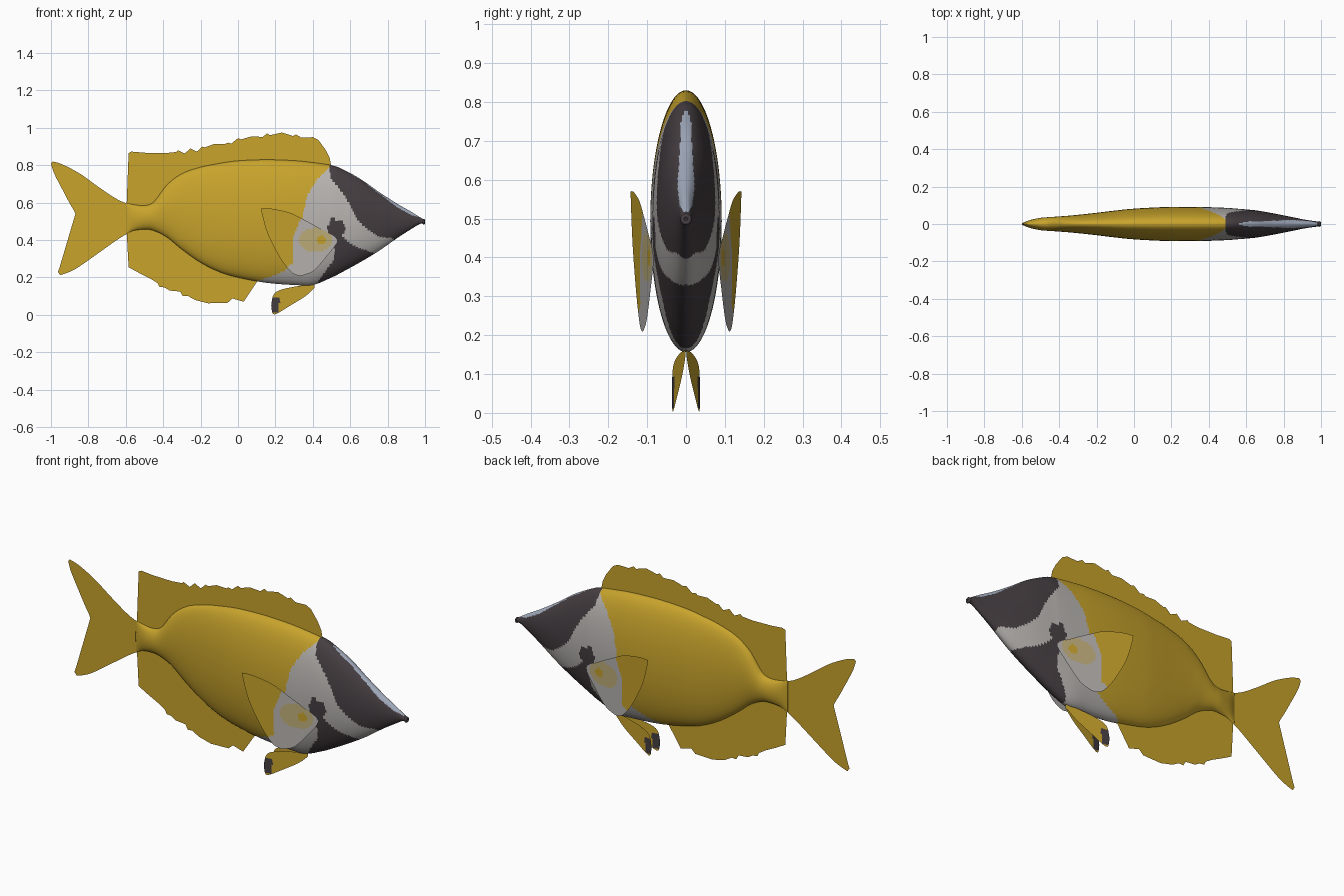
import bpy
import bmesh
from math import sin, cos, pi
from mathutils import Vector

cube = bpy.data.objects.get("Cube")
if cube:
    bpy.data.objects.remove(cube, do_unlink=True)


def make_material(name, colour):
    material = bpy.data.materials.new(name)
    material.use_nodes = True
    material.diffuse_color = (*colour, 1)
    shader = material.node_tree.nodes["Principled BSDF"]
    shader.inputs["Base Color"].default_value = (*colour, 1)
    shader.inputs["Roughness"].default_value = .7
    return material


palette = [
    make_material("golden yellow", (.58, .37, .025)),
    make_material("pale grey", (.48, .46, .44)),
    make_material("charcoal", (.06, .048, .054)),
    make_material("blue grey", (.36, .41, .51)),
    make_material("pale gold", (.53, .43, .2)),
]
YELLOW, PALE, CHARCOAL, BLUE, GOLD = range(len(palette))


def smooth_path(points, steps):
    """Catmull-Rom curve through tuples of any length."""
    points = [Vector(p) for p in points]
    ends = [points[0]] + points + [points[-1]]
    path = []
    for a, b, c, d in zip(ends, ends[1:], ends[2:], ends[3:]):
        for i in range(steps):
            t = i / steps
            path.append(b + (c - a) * (t / 2)
                        + (a * 2 - b * 5 + c * 4 - d) * (t * t / 2)
                        + (b * 3 - a - c * 3 + d) * (t ** 3 / 2))
    return path + [points[-1]]


def lookup(table, key):
    """Linear interpolation in an ascending table of pairs."""
    if key <= table[0][0]:
        return table[0][1]
    for (k, v), (next_k, next_v) in zip(table, table[1:]):
        if key <= next_k:
            return v + (next_v - v) * (key - k) / (next_k - k)
    return table[-1][1]


def finish(name, bm, rule, smooth=False):
    """Colour every face by its centre and link the object."""
    for face in bm.faces:
        face.material_index = rule(face.calc_center_median())
        face.smooth = smooth
    mesh = bpy.data.meshes.new(name)
    bm.to_mesh(mesh)
    bm.free()
    for material in palette:
        mesh.materials.append(material)
    obj = bpy.data.objects.new(name, mesh)
    bpy.context.collection.objects.link(obj)
    return obj


def fin(name, outline, rule=lambda c: YELLOW, depth=lambda x: 0, cell=None):
    """Thin sheet from an x-z outline; cell cuts it up for painted areas."""
    bm = bmesh.new()
    bm.faces.new([bm.verts.new((p[0], 0, p[1])) for p in outline])
    bmesh.ops.triangulate(bm, faces=bm.faces[:])
    if cell:
        for axis in (0, 2):
            values = [v.co[axis] for v in bm.verts]
            cut = min(values) + cell
            while cut < max(values):
                spot, normal = Vector(), Vector()
                spot[axis], normal[axis] = cut, 1
                bmesh.ops.bisect_plane(
                    bm, geom=bm.verts[:] + bm.edges[:] + bm.faces[:],
                    plane_co=spot, plane_no=normal)
                cut += cell
    for v in bm.verts:
        v.co.y = depth(v.co.x)
    return finish(name, bm, rule)


# Body stations: x, belly height, back height, half width
stations = [
    (-.6, .43, .6, .003), (-.56, .45, .59, .02), (-.5, .457, .585, .033),
    (-.45, .45, .605, .037), (-.38, .415, .695, .042), (-.3, .35, .755, .049),
    (-.2, .28, .79, .06), (-.1, .23, .81, .072), (0, .2, .824, .082),
    (.15, .172, .83, .09), (.3, .16, .825, .092), (.4, .16, .815, .09),
    (.5, .2, .8, .086), (.55, .225, .783, .082), (.65, .28, .73, .073),
    (.75, .34, .66, .056), (.85, .41, .595, .036), (.92, .455, .555, .022),
    (.97, .485, .524, .015), (.995, .488, .508, .012)]

# Colour borders: x as a function of height, and stripe width along x
yellow_edge = [(.18, .1), (.2, .16), (.24, .26), (.28, .305), (.4, .3),
               (.5, .34), (.59, .36), (.64, .37), (.72, .42), (.79, .487)]
mask_edge = [(.41, .83), (.415, .76), (.455, .695), (.51, .636), (.59, .6),
             (.67, .545), (.73, .497), (.79, .485)]
cheek_back = [(.16, .417), (.23, .465), (.29, .51), (.35, .52), (.4, .49),
              (.465, .477), (.515, .497)]
cheek_front = [(.28, .85), (.33, .73), (.355, .66), (.38, .6), (.425, .556),
               (.465, .578), (.5, .56), (.515, .51)]
stripe_width = [(.56, .004), (.6, .012), (.72, .016), (.84, .022),
                (.93, .016), (.98, .006)]
middle = [(s[0], (s[1] + s[2]) / 2) for s in stations]


def body_colour(c):
    if c.x < lookup(yellow_edge, c.z):
        return YELLOW
    if (.56 < c.x < .98 and c.z > lookup(middle, c.x)
            and abs(c.y) < lookup(stripe_width, c.x)):
        return BLUE
    if c.x > lookup(mask_edge, c.z):
        return CHARCOAL
    if c.z < .515 and lookup(cheek_back, c.z) < c.x < lookup(cheek_front, c.z):
        return CHARCOAL
    return PALE


# Body: elliptical rings lofted from tail root to snout
bm = bmesh.new()
SIDES = 96
rings = []
for x, low, high, half in smooth_path(stations, 14):
    rings.append([bm.verts.new((x, half * sin(2 * pi * i / SIDES),
                                (low + high) / 2
                                + (high - low) / 2 * cos(2 * pi * i / SIDES)))
                  for i in range(SIDES)])
for ring, following in zip(rings, rings[1:]):
    for i in range(SIDES):
        j = (i + 1) % SIDES
        bm.faces.new((ring[i], ring[j], following[j], following[i]))
bm.faces.new(rings[0])
bm.faces.new(rings[-1])
bmesh.ops.recalc_face_normals(bm, faces=bm.faces[:])
finish("body", bm, body_colour, smooth=True)

# Lips at the snout tip
bpy.ops.mesh.primitive_torus_add(
    location=(.993, 0, .498), rotation=(0, pi / 2, 0), major_radius=.009,
    minor_radius=.006, major_segments=24, minor_segments=10)
lips = bpy.context.object
lips.name = "lips"
lips.data.materials.append(palette[CHARCOAL])
bpy.ops.object.shade_smooth()

# Dorsal fin: spines with a notch behind each, rooted inside the back
spines = [(.4, .95), (.31, .965), (.235, .975), (.155, .97), (.075, .955),
          (0, .945), (-.06, .92), (-.125, .915), (-.19, .9), (-.255, .89),
          (-.32, .88), (-.39, .87)]
crest = [(.5, .79), (.49, .84), (.47, .88), (.43, .935)]
for (x, z), (next_x, next_z) in zip(spines, spines[1:]):
    crest += [(x, z), (x * .55 + next_x * .45, (z + next_z) / 2 - .022),
              (x * .2 + next_x * .8, (z + next_z) / 2 - .012)]
crest += [(-.39, .865), (-.5, .867), (-.57, .873), (-.585, .865), (-.595, .6),
          (-.58, .52), (-.45, .55), (-.3, .7), (0, .78), (.4, .77)]
fin("dorsal_fin", crest)

# Anal fin with a ragged lower edge
fin("anal_fin", [
    (-.58, .5), (-.595, .44), (-.585, .255), (-.53, .225), (-.47, .195),
    (-.43, .17), (-.42, .15), (-.375, .145), (-.365, .13), (-.31, .125),
    (-.295, .1), (-.26, .103), (-.23, .08), (-.16, .062), (-.11, .082),
    (-.055, .065), (-.03, .088), (.03, .07), (.07, .13), (.11, .19),
    (0, .23), (-.2, .32), (-.35, .43), (-.45, .5)])

# Forked tail fin
upper_lobe = smooth_path([(-.56, .585), (-.64, .615), (-.74, .68),
                          (-.845, .755), (-.94, .805), (-.99, .82)], 5)
fork = smooth_path([(-1, .81), (-.98, .75), (-.91, .615), (-.866, .52),
                    (-.9, .4), (-.963, .23)], 5)
lower_lobe = smooth_path([(-.95, .212), (-.87, .245), (-.74, .335),
                          (-.63, .412), (-.56, .45)], 5)
fin("tail_fin", upper_lobe + fork + lower_lobe)


# Paired fins, flaring outward toward the rear
def pectoral_colour(c):
    if ((c.x - .445) / .025) ** 2 + ((c.z - .4) / .025) ** 2 < 1:
        return YELLOW
    if ((c.x - .415) / .09) ** 2 + ((c.z - .4) / .065) ** 2 < 1:
        return GOLD
    return YELLOW if c.x < lookup(yellow_edge, c.z) - .01 else PALE


def pelvic_colour(c):
    return CHARCOAL if c.x < .222 and .015 < c.z < .088 else YELLOW


pectoral_outline = smooth_path([
    (.123, .57), (.18, .568), (.28, .545), (.36, .505), (.45, .455),
    (.53, .4), (.48, .32), (.41, .24), (.36, .215), (.325, .21),
    (.283, .23), (.225, .305), (.16, .43), (.128, .54)], 4)
pelvic_outline = smooth_path([
    (.41, .165), (.28, .147), (.2, .12), (.18, .07), (.18, .03),
    (.197, .003), (.28, .05), (.36, .1), (.41, .145)], 4)
for side, label in ((1, "back"), (-1, "front")):
    fin(f"pectoral_fin_{label}", pectoral_outline, pectoral_colour,
        lambda x: side * (.085 + .145 * (.52 - x)), .01)
    fin(f"pelvic_fin_{label}", pelvic_outline, pelvic_colour,
        lambda x: side * .15 * (.42 - x), .01)
